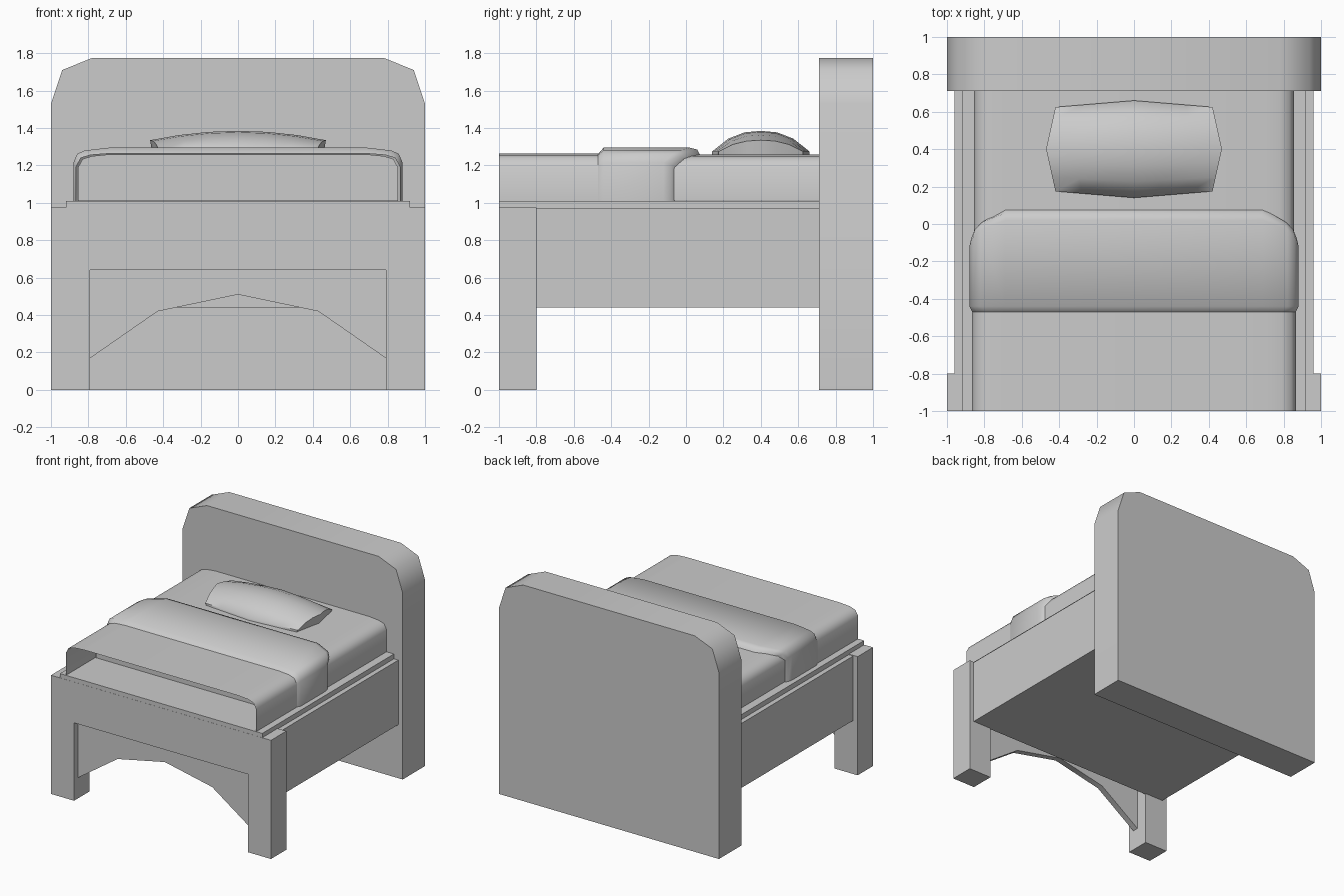
import bpy, bmesh, math

if "Cube" in bpy.data.objects:
    bpy.data.objects.remove(bpy.data.objects["Cube"])

GREY = bpy.data.materials.new("plain grey")
GREY.diffuse_color = (0.6, 0.6, 0.6, 1)
GREY.use_nodes = True
GREY.node_tree.nodes["Principled BSDF"].inputs["Base Color"].default_value = GREY.diffuse_color


def finish(name, bm, angle=50):
    bmesh.ops.recalc_face_normals(bm, faces=bm.faces)
    me = bpy.data.meshes.new(name)
    bm.to_mesh(me)
    bm.free()
    me.materials.append(GREY)
    me.shade_smooth()
    me.set_sharp_from_angle(angle=math.radians(angle))
    ob = bpy.data.objects.new(name, me)
    bpy.context.collection.objects.link(ob)
    return ob


def mirrored(half):
    """Mirror a right-hand outline to the left, dropping doubled centre points."""
    return half + [(-x, z) for x, z in reversed(half) if x > 0]


def extrude(name, half, y0, y1):
    """Symmetric x-z outline pulled from y0 to y1."""
    bm = bmesh.new()
    face = bm.faces.new([bm.verts.new((x, y0, z)) for x, z in mirrored(half)])
    out = bmesh.ops.extrude_face_region(bm, geom=[face])["geom"]
    for v in out:
        if isinstance(v, bmesh.types.BMVert):
            v.co.y = y1
    return finish(name, bm)


def box(name, hw, y0, y1, z0, z1):
    return extrude(name, [(hw, z0), (hw, z1)], y0, y1)


def grid(bm, rows):
    vs = [[bm.verts.new(p) for p in row] for row in rows]
    for a, b in zip(vs, vs[1:]):
        for i in range(len(a) - 1):
            bm.faces.new((a[i], a[i + 1], b[i + 1], b[i]))
    return vs


# Wooden frame
extrude("headboard", [(1, 0), (1, 1.53), (0.94, 1.71), (0.78, 1.775)], 0.71, 1.0)
extrude("footboard", [(0.79, 0.64), (0.79, 0), (1, 0), (1, 0.975)][::1], -1.0, -0.8)
extrude("footboard_arch", [(0, 0.51), (0.43, 0.42), (0.79, 0.17), (0.79, 0.65)], -0.95, -0.90)
box("side_rails", 0.96, -0.81, 0.72, 0.44, 0.97)
box("bed_base", 0.92, -0.999, 0.72, 0.96, 1.01)

# Mattress, its front end hidden inside the open blanket
extrude("mattress", [(0.855, 1.012), (0.855, 1.19), (0.83, 1.235), (0.78, 1.25), (0.70, 1.258)],
        -0.62, 0.72)

# Blanket: thin shell, open at the foot
low = mirrored([(0.865, 1.01), (0.865, 1.195), (0.84, 1.24), (0.79, 1.256), (0.70, 1.263)])
high = mirrored([(0.88, 1.01), (0.88, 1.215), (0.86, 1.262), (0.82, 1.28), (0.69, 1.295)])
bm = bmesh.new()
grid(bm, [[(x, y, z) for x, z in low] for y in (-1.0, -0.46)])
finish("blanket", bm)

# Turned-down fold, reaching further back on top than at the sides
ends = [-0.06, -0.06, -0.01, 0.03, 0.08]
ends = ends + ends[::-1]
bm = bmesh.new()
grid(bm, [
    [(x, -0.47, z) for x, z in low],
    [(x, -0.44, z) for x, z in high],
    [(x, e - 0.06, z) for (x, z), e in zip(high, ends)],
    [(x * 0.99, e - 0.02, z - 0.01) for (x, z), e in zip(high, ends)],
    [(x * 0.985, e, z - 0.015) for (x, z), e in zip(low, ends)],
])
finish("blanket_fold", bm, 60)

# Pillow: low domed grid with skirt
N = 6
steps = [-1 + 2 * i / N for i in range(N + 1)]


def pillow_point(u, v):
    return (u * (0.42 + 0.05 * (1 - abs(v))),
            0.4 + v * (0.225 + 0.035 * (1 - abs(u))),
            1.275 + (0.06 + 0.05 * (1 - u * u)) * (1 - abs(v) ** 2.4))


bm = bmesh.new()
grid(bm, [[pillow_point(u, v) for u in steps] for v in steps])
rim = [e for e in bm.edges if e.is_boundary]
for g in bmesh.ops.extrude_edge_only(bm, edges=rim)["geom"]:
    if isinstance(g, bmesh.types.BMVert):
        g.co.z = 1.25
        g.co.x *= 0.97
finish("pillow", bm, 60)
